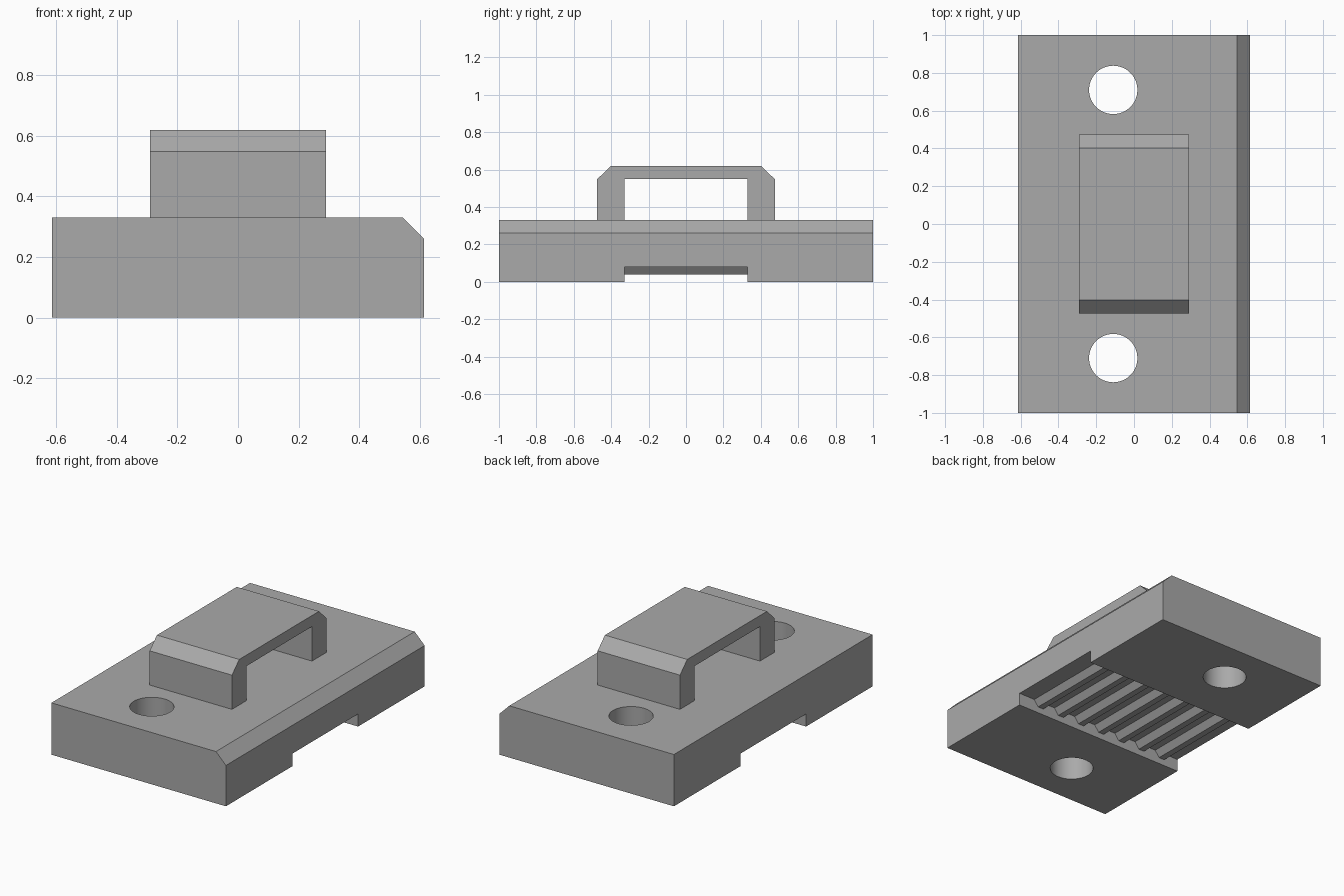
import bpy, bmesh, math
from mathutils import Vector

cube = bpy.data.objects.get("Cube")
if cube:
    bpy.data.objects.remove(cube, do_unlink=True)

# Single grey plastic
grey = bpy.data.materials.new("grey plastic")
grey.use_nodes = True
colour = (0.4, 0.4, 0.4, 1)
grey.diffuse_color = colour
grey.node_tree.nodes["Principled BSDF"].inputs["Base Color"].default_value = colour


def extrude(name, points, direction):
    """Solid prism from a closed 3D outline pushed along a direction."""
    bm = bmesh.new()
    face = bm.faces.new([bm.verts.new(p) for p in points])
    moved = bmesh.ops.extrude_face_region(bm, geom=[face])["geom"]
    bmesh.ops.translate(bm, vec=Vector(direction),
                        verts=[g for g in moved if isinstance(g, bmesh.types.BMVert)])
    bmesh.ops.recalc_face_normals(bm, faces=bm.faces[:])
    mesh = bpy.data.meshes.new(name)
    bm.to_mesh(mesh)
    bm.free()
    mesh.materials.append(grey)
    obj = bpy.data.objects.new(name, mesh)
    bpy.context.collection.objects.link(obj)
    return obj


def cut(target, cutter):
    mod = target.modifiers.new(cutter.name, "BOOLEAN")
    mod.operation = "DIFFERENCE"
    mod.solver = "EXACT"
    mod.object = cutter
    bpy.context.view_layer.objects.active = target
    bpy.ops.object.modifier_apply(modifier=mod.name)
    bpy.data.objects.remove(cutter, do_unlink=True)


half_x, top, slot_half = 0.615, 0.33, 0.33
ceiling, tip = 0.08, 0.04

# Base plate with one chamfered long edge
outline = [(-half_x, 0), (half_x, 0), (half_x, 0.26), (0.545, top), (-half_x, top)]
base = extrude("base_plate", [(x, -1, z) for x, z in outline], (0, 2, 0))

# Belt slot across the underside, its ceiling shaped into teeth
pitch, count, first = 0.157, 7, 0.45
teeth = [(0.7, -0.1), (0.7, ceiling)]
for i in range(count):
    centre = first - i * pitch
    teeth += [(centre + 0.05, ceiling), (centre + 0.02, tip),
              (centre - 0.02, tip), (centre - 0.05, ceiling)]
teeth += [(-0.7, ceiling), (-0.7, -0.1)]
cut(base, extrude("belt_slot", [(x, -slot_half, z) for x, z in teeth],
                  (0, 2 * slot_half, 0)))

# Two screw holes
for side in (-1, 1):
    ring = [(-0.11 + 0.128 * math.cos(math.tau * i / 48),
             side * 0.71 + 0.128 * math.sin(math.tau * i / 48), -0.1) for i in range(48)]
    cut(base, extrude("screw_hole", ring, (0, 0, 0.6)))

# Raised loop with chamfered shoulders
half = [(0.33, top), (0.475, top), (0.475, 0.548), (0.402, 0.62)]
inner = [(0.33, 0.55)]
loop = half + [(-y, z) for y, z in reversed(half)] + [(-y, z) for y, z in inner] + inner
extrude("strap_loop", [(-0.29, y, z) for y, z in loop], (0.58, 0, 0))

# Smooth hole walls, crisp edges elsewhere
bpy.ops.object.select_all(action="DESELECT")
base.select_set(True)
bpy.context.view_layer.objects.active = base
bpy.ops.object.shade_smooth_by_angle(angle=math.radians(20))
